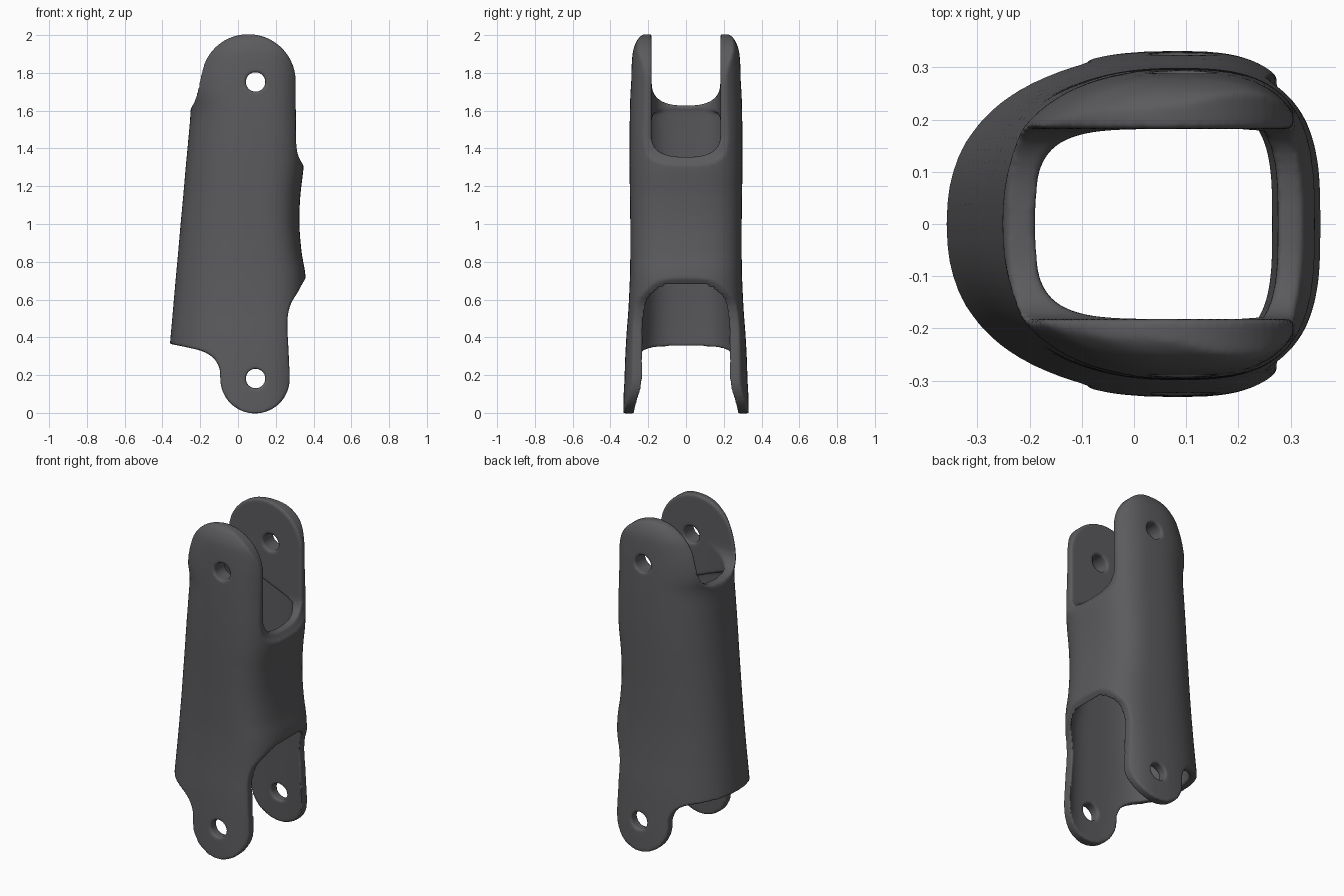
import bpy, bmesh
from math import cos, sin, pi, radians
from mathutils import Vector

if "Cube" in bpy.data.objects:
    bpy.data.objects.remove(bpy.data.objects["Cube"])


def spline(pts, steps):
    """Catmull-Rom curve through points of any dimension."""
    p = [Vector(q) for q in pts]
    p = [p[0]] + p + [p[-1]]
    out = []
    for i in range(1, len(p) - 2):
        a, b, c, d = p[i - 1:i + 3]
        for k in range(steps):
            t = k / steps
            out.append(0.5 * (2 * b + (c - a) * t + (2 * a - 5 * b + 4 * c - d) * t ** 2
                              + (3 * b - a - 3 * c + d) * t ** 3))
    return out + [p[-1]]


def skin(name, rings):
    """Closed solid through equal-length rings of points."""
    bm = bmesh.new()
    vr = [[bm.verts.new(v) for v in r] for r in rings]
    n = len(vr[0])
    for a, b in zip(vr, vr[1:]):
        for i in range(n):
            j = (i + 1) % n
            bm.faces.new((a[i], a[j], b[j], b[i]))
    bm.faces.new(vr[0][::-1])
    bm.faces.new(vr[-1])
    bmesh.ops.recalc_face_normals(bm, faces=bm.faces)
    me = bpy.data.meshes.new(name)
    bm.to_mesh(me)
    bm.free()
    ob = bpy.data.objects.new(name, me)
    bpy.context.collection.objects.link(ob)
    return ob


def tube(name, sections, cx, n_left, n_right, tilt=0, count=72):
    """Loft of superellipses; each section is (z, x min, x max, half depth).
    tilt slopes the upper end down towards +x."""
    rings = []
    for z, x0, x1, hy in spline(sections, 4):
        slope = tilt * min(max((z - 1.0) / 0.5, 0), 1)
        ring = []
        for i in range(count):
            a = 2 * pi * i / count
            c, s = cos(a), sin(a)
            e = 2 / (n_right if c > 0 else n_left)
            w = x1 - cx if c > 0 else cx - x0
            x = cx + w * abs(c) ** e * (1 if c > 0 else -1)
            ring.append((x, hy * abs(s) ** e * (1 if s > 0 else -1), z - slope * x))
        rings.append(ring)
    return skin(name, rings)


def arc(cx, cz, r, a0, a1, n=24):
    return [(cx + r * cos(radians(a0 + (a1 - a0) * i / n)),
             cz + r * sin(radians(a0 + (a1 - a0) * i / n))) for i in range(n + 1)]


def side_prism(name, pts):
    return skin(name, [[(x, y, z) for x, z in pts] for y in (-0.6, 0.6)])


def notch(name, bottom, depth, x0, x1):
    """U-shaped slot between the upper lugs, open at the top."""
    w = 0.182
    pts = [(-w, 2.2)]
    for i in range(25):
        a = pi + pi * i / 24
        c, s = cos(a), sin(a)
        pts.append((w * abs(c) ** 0.75 * (1 if c > 0 else -1),
                    bottom + depth - depth * abs(s) ** 0.75))
    pts.append((w, 2.2))
    return skin(name, [[(x, y, z) for y, z in pts] for x in (x0, x1)])


# Outer shell
body = tube("finger_link_shell", [
    (-.05, -.40, .357, .332), (.10, -.385, .357, .330), (.37, -.36, .357, .318),
    (.55, -.344, .359, .305), (.72, -.329, .358, .297), (.85, -.317, .337, .295),
    (1.0, -.304, .325, .295), (1.15, -.290, .330, .297), (1.3, -.277, .347, .299),
    (1.45, -.263, .35, .299), (1.6, -.252, .345, .297), (1.7, -.268, .345, .294),
    (1.8, -.255, .345, .290), (1.9, -.215, .335, .283), (1.95, -.175, .305, .270),
    (1.985, -.135, .265, .25), (2.005, -.08, .20, .225)], 0.08, 2.35, 3)

# Side outline with lower lug, front opening and rounded top
foot = [tuple(v) for v in spline([(-.36, .365), (-.27, .347), (-.18, .323), (-.125, .285),
                                  (-.098, .235), (-.094, .19)], 5)]
front = [tuple(v) for v in spline([(.273, .21), (.267, .34), (.261, .48), (.277, .57),
                                   (.317, .64), (.357, .71), (.42, .785)], 5)]
throat = [tuple(v) for v in spline([(.42, 1.22), (.347, 1.31), (.315, 1.375), (.306, 1.46)], 5)]
outline = side_prism("outline_cutter",
                     [(-.5, .4)] + foot + arc(.09, .181, .184, 180, 360) + front + throat
                     + arc(.054, 1.753, .252, 0, 160) + [(-.226, 1.665), (-.258, 1.59), (-.5, 1.4)])

# Hollow inside with a sloping roof, bore between the lugs, slots and pin holes
hollow = tube("hollow_cutter", [
    (-.1, -.31, .337, .282), (0, -.31, .337, .275), (.35, -.30, .337, .256),
    (.55, -.285, .338, .246), (.7, -.27, .334, .24), (.82, -.262, .295, .236),
    (1.0, -.25, .265, .235), (1.3, -.22, .275, .235), (1.53, -.193, .275, .235)],
    0.08, 3, 3.4, tilt=.42)
bore = tube("bore_cutter", [(1.2, -.188, .268, .182), (2.15, -.188, .268, .182)], 0.08, 4, 4)
cutters = [hollow, bore,
           notch("rear_slot_cutter", 1.627, .13, -.6, .05),
           notch("front_slot_cutter", 1.355, .12, .04, .6)]
for z in (1.752, .182):
    cutters.append(side_prism("pin_hole_cutter", arc(.093, z, .052, 0, 352.5, 47)))

for cutter in [outline] + cutters:
    m = body.modifiers.new(cutter.name, 'BOOLEAN')
    m.operation = 'INTERSECT' if cutter is outline else 'DIFFERENCE'
    m.solver = 'EXACT'
    m.object = cutter
    cutter.hide_render = True

# Soften all rims
rm = body.modifiers.new("soften", 'REMESH')
rm.mode = 'VOXEL'
rm.voxel_size = 0.0075
rm.use_smooth_shade = True
sm = body.modifiers.new("round_rims", 'SMOOTH')
sm.factor = 0.5
sm.iterations = 7

# Bake the result and drop the helpers
deps = bpy.context.evaluated_depsgraph_get()
baked = bpy.data.meshes.new_from_object(body.evaluated_get(deps))
body.modifiers.clear()
body.data = baked
for cutter in [outline] + cutters:
    bpy.data.objects.remove(cutter)
body.data.shade_smooth()

# Dark grey plastic
mat = bpy.data.materials.new("dark_grey")
mat.diffuse_color = (0.105, 0.105, 0.112, 1)
mat.use_nodes = True
mat.node_tree.nodes["Principled BSDF"].inputs["Base Color"].default_value = mat.diffuse_color
body.data.materials.clear()
body.data.materials.append(mat)
